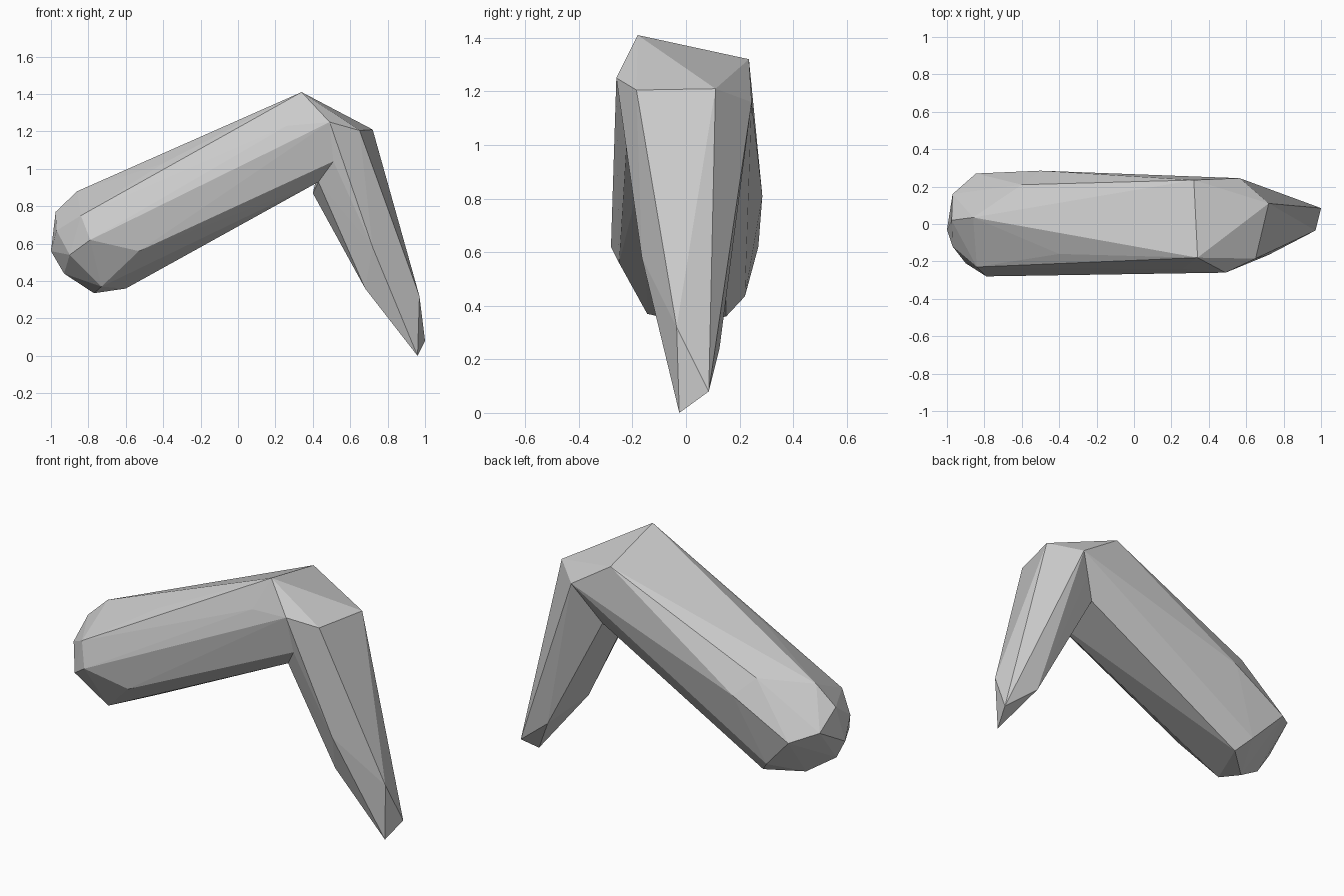
import bpy
import bmesh

default_cube = bpy.data.objects.get("Cube")
if default_cube:
    bpy.data.objects.remove(default_cube, do_unlink=True)

# One plain grey for the whole limb
grey = bpy.data.materials.new("plain_grey")
grey.use_nodes = True
colour = (0.6, 0.6, 0.6, 1)
grey.diffuse_color = colour
grey.node_tree.nodes["Principled BSDF"].inputs["Base Color"].default_value = colour


def faceted_hull(name, corners):
    """Make a flat-shaded convex solid around a few corner points."""
    mesh = bpy.data.meshes.new(name)
    solid = bmesh.new()
    for corner in corners:
        solid.verts.new(corner)
    result = bmesh.ops.convex_hull(solid, input=solid.verts[:])
    # Remove any corner that falls inside the hull
    loose = [vert for vert in solid.verts if not vert.link_faces]
    bmesh.ops.delete(solid, geom=loose, context='VERTS')
    bmesh.ops.recalc_face_normals(solid, faces=solid.faces[:])
    solid.to_mesh(mesh)
    solid.free()
    mesh.materials.append(grey)
    piece = bpy.data.objects.new(name, mesh)
    bpy.context.collection.objects.link(piece)
    return piece


# Rounded far end of the thick segment
rounded_end = [
    (-.86, .035, .88), (-.975, .02, .77), (-.97, .16, .67),
    (-.97, -.12, .67), (-1, -.03, .56), (-.84, -.23, .75),
    (-.9, -.21, .54), (-.79, -.28, .62), (-.93, -.05, .44),
    (-.77, 0, .335), (-.73, -.145, .37), (-.845, .27, .62),
    (-.67, .22, .435), (-.6, .15, .36),
]

# Slight swellings along the thick segment
side_swell = [
    (-.53, -.25, .56), (-.4, -.16, 1.03), (-.6, .21, .91),
    (-.5, .285, .81), (.14, -.15, .83), (.26, -.24, 1.23),
    (.31, -.235, 1.11), (.34, .21, 1.09), (.35, .05, .89),
]

# Ridge on top of the bend
bend_ridge = [(.34, -.18, 1.41), (.32, .235, 1.32)]

# Corners of the bend shared by both segments
bend = [
    (.49, -.26, 1.25), (.65, -.185, 1.205), (.72, .11, 1.21),
    (.565, .245, 1.16), (.51, -.22, 1.04), (.5, .2, 1.05),
    (.43, -.155, .93), (.43, .15, .93),
]

# Narrow segment running down to a chisel point
pointed_end = [
    (.4, 0, .87), (.72, -.165, .58), (.68, -.08, .36),
    (.8, .125, .24), (.97, -.035, .32), (1, .085, .08),
    (.96, -.025, 0),
]

faceted_hull("thick_segment", rounded_end + side_swell + bend_ridge + bend)
faceted_hull("pointed_segment", bend + pointed_end)
